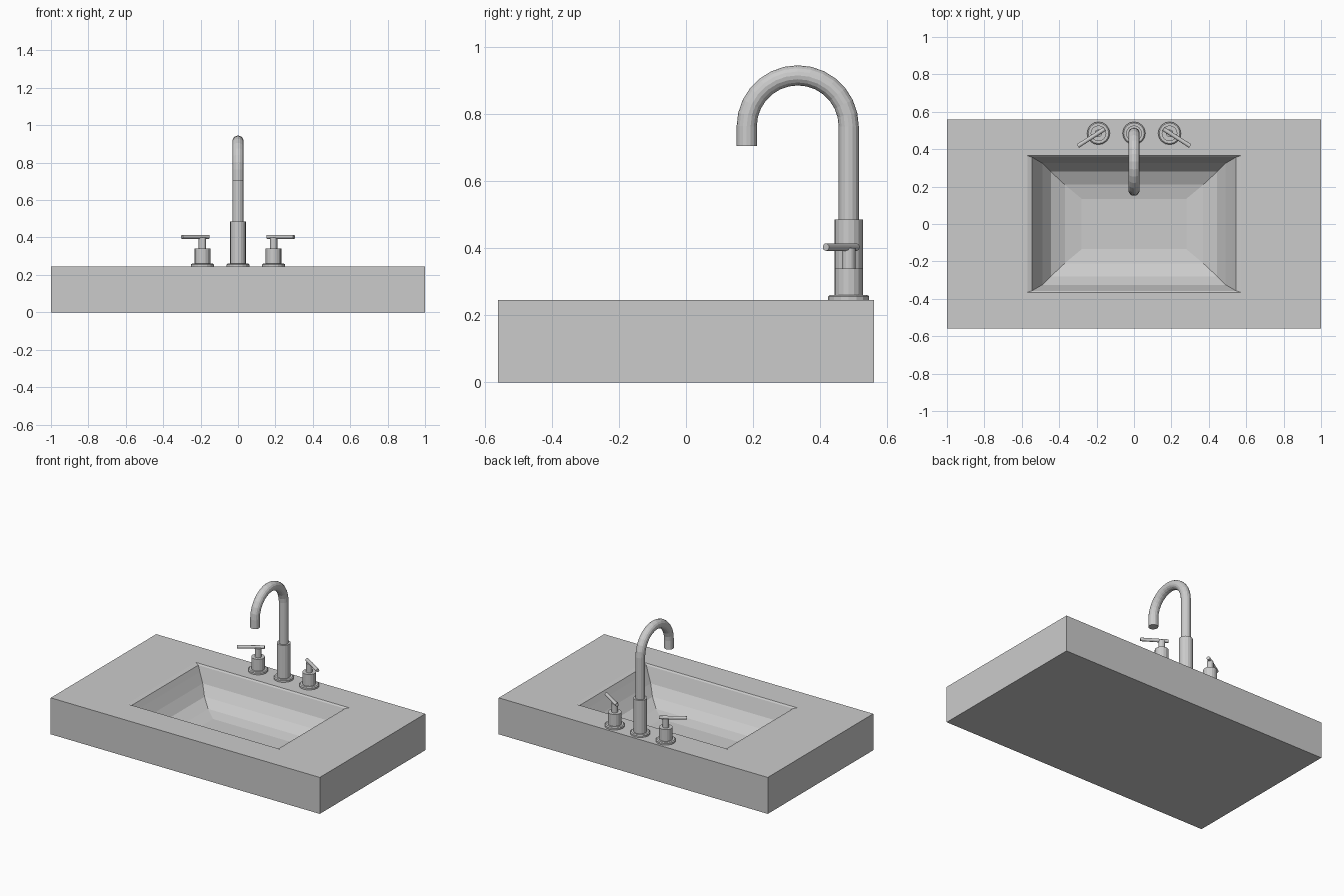
import bpy, bmesh
from math import sin, cos, pi
from mathutils import Vector

cube = bpy.data.objects.get("Cube")
if cube:
    bpy.data.objects.remove(cube, do_unlink=True)

GREY = (0.6, 0.6, 0.6, 1)
mat = bpy.data.materials.new("plain grey")
mat.use_nodes = True
mat.diffuse_color = GREY
mat.node_tree.nodes["Principled BSDF"].inputs["Base Color"].default_value = GREY

TOP = 0.245      # counter surface height
TAP_Y = 0.485    # line of the taps
SIDES = 16


def skin(name, rings):
    """Bridge a list of equal-sized point rings and cap both ends."""
    bm = bmesh.new()
    loops = [[bm.verts.new(p) for p in ring] for ring in rings]
    n = len(loops[0])
    for a, b in zip(loops, loops[1:]):
        for i in range(n):
            j = (i + 1) % n
            bm.faces.new((a[i], a[j], b[j], b[i]))
    bm.faces.new(loops[0][::-1])
    bm.faces.new(loops[-1])
    bmesh.ops.recalc_face_normals(bm, faces=bm.faces)
    mesh = bpy.data.meshes.new(name)
    bm.to_mesh(mesh)
    bm.free()
    mesh.materials.append(mat)
    obj = bpy.data.objects.new(name, mesh)
    bpy.context.collection.objects.link(obj)
    return obj


def rectangle(hx, hy, z):
    return [(-hx, -hy, z), (hx, -hy, z), (hx, hy, z), (-hx, hy, z)]


def lathe(name, x, profile):
    """Turned part standing on the tap line, from (radius, height) pairs."""
    return skin(name, [[(x + r * cos(2 * pi * i / SIDES), TAP_Y + r * sin(2 * pi * i / SIDES), z)
                        for i in range(SIDES)] for r, z in profile])


def tube(name, path, radius, side):
    """Round bar along a path; side is a direction square to the path."""
    rings = []
    for k, p in enumerate(path):
        tangent = (path[min(k + 1, len(path) - 1)] - path[max(k - 1, 0)]).normalized()
        up = tangent.cross(side)
        rings.append([p + radius * (cos(2 * pi * i / SIDES) * side + sin(2 * pi * i / SIDES) * up)
                      for i in range(SIDES)])
    return skin(name, rings)


# Counter slab with the basin sunk into it: outside walls, rim, then bowl steps
skin("counter_with_basin", [rectangle(*r) for r in (
    (1, 0.56, 0), (1, 0.56, TOP), (0.57, 0.365, TOP),
    (0.545, 0.357, 0.236), (0.525, 0.345, 0.2), (0.49, 0.325, 0.14),
    (0.445, 0.28, 0.08), (0.37, 0.21, 0.045), (0.28, 0.135, 0.03))])

# Flange shared by all three fittings
FLANGE = [(0.061, TOP), (0.061, 0.256), (0.055, 0.261), (0.042, 0.261)]

# Spout: turned body and gooseneck tube
lathe("spout_body", 0, FLANGE + [(0.042, 0.485), (0.028, 0.485)])
bend, arc_y, arc_z, steps = 0.152, 0.333, 0.763, 14
neck = [Vector((0, TAP_Y, 0.48))]
neck += [Vector((0, arc_y + bend * cos(pi * i / steps), arc_z + bend * sin(pi * i / steps)))
         for i in range(steps + 1)]
neck.append(Vector((0, arc_y - bend, 0.705)))
tube("spout_neck", neck, 0.03, Vector((1, 0, 0)))

# Handles, mirrored left and right
for name, s in (("left", 1), ("right", -1)):
    x = 0.19 * s
    lathe(name + "_handle_body", x, FLANGE + [(0.042, 0.34), (0.02, 0.34), (0.02, 0.4)])
    tube(name + "_handle_lever",
         [Vector((s * 0.157, 0.508, 0.403)), Vector((s * 0.3, 0.417, 0.403))],
         0.011, Vector((0, 0, 1)))
